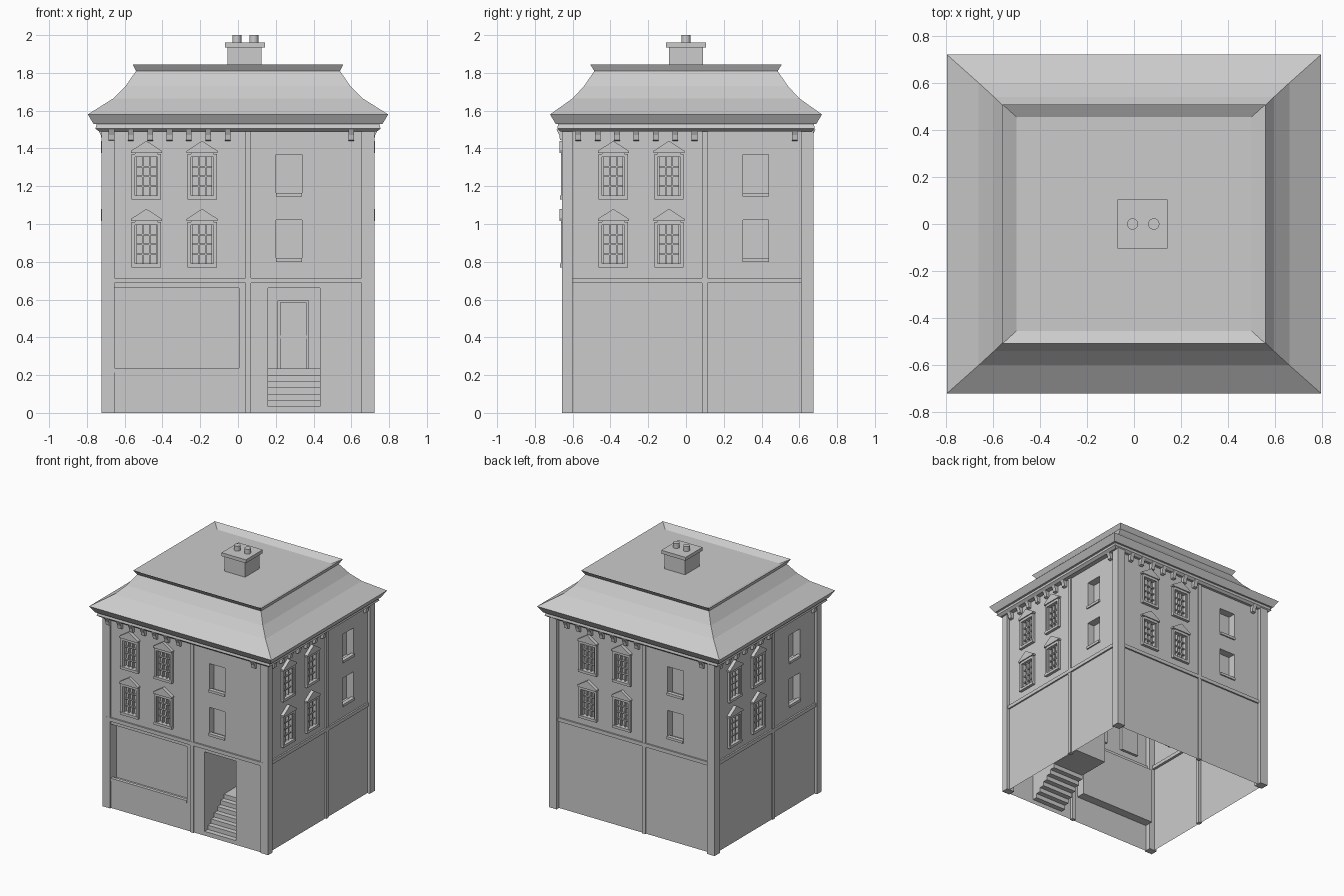
import bpy, bmesh
from mathutils import Matrix
from math import pi

if "Cube" in bpy.data.objects:
    bpy.data.objects.remove(bpy.data.objects["Cube"])


def finish(bm, name, angle=0.0, recalc=True):
    if angle:
        bm.transform(Matrix.Rotation(angle, 4, 'Z'))
    bmesh.ops.remove_doubles(bm, verts=bm.verts, dist=1e-5)
    if recalc:
        bmesh.ops.recalc_face_normals(bm, faces=bm.faces)
    me = bpy.data.meshes.new(name)
    bm.to_mesh(me)
    bm.free()
    ob = bpy.data.objects.new(name, me)
    bpy.context.collection.objects.link(ob)
    return ob


def quad(bm, *pts):
    bm.faces.new([bm.verts.new(p) for p in pts])


def prism(bm, pts, shift, caps=True, skip=()):
    """Extrude a polygon along a shift vector."""
    a = [bm.verts.new(p) for p in pts]
    b = [bm.verts.new([p[i] + shift[i] for i in range(3)]) for p in pts]
    n = len(pts)
    for i in range(n):
        if i not in skip:
            bm.faces.new((a[i], a[(i + 1) % n], b[(i + 1) % n], b[i]))
    if caps:
        bm.faces.new(a[::-1])
        bm.faces.new(b)


def box(bm, x0, x1, y0, y1, z0, z1):
    prism(bm, [(x0, y0, z0), (x1, y0, z0), (x1, y1, z0), (x0, y1, z0)], (0, 0, z1 - z0))


def wall(bm, u0, u1, y, z1, holes):
    """Sheet wall with rectangular recesses (u0, u1, z0, z1, depth)."""
    us = sorted({u0, u1, *[h[0] for h in holes], *[h[1] for h in holes]})
    zs = sorted({0, z1, *[h[2] for h in holes], *[h[3] for h in holes]})
    for a, b in zip(us, us[1:]):
        for c, d in zip(zs, zs[1:]):
            m, n = (a + b) / 2, (c + d) / 2
            if not any(h[0] < m < h[1] and h[2] < n < h[3] for h in holes):
                quad(bm, (a, y, c), (b, y, c), (b, y, d), (a, y, d))
    for a, b, c, d, dep in holes:
        if dep:
            prism(bm, [(a, y, c), (b, y, c), (b, y, d), (a, y, d)], (0, dep, 0), caps=False)
            e = y + dep
            quad(bm, (a, e, c), (b, e, c), (b, e, d), (a, e, d))


def window(bm, u, y, z):
    """Framed sash window with glazing bars and a pediment; z is its foot."""
    f, k = y - .018, y + .02
    for s in (-1, 1):
        lo, hi = sorted((u + s * .06, u + s * .078))
        box(bm, lo, hi, f, k, z, z + .24)
        lo, hi = sorted((u + s * .05, u + s * .06))
        box(bm, lo, hi, y - .006, k, z + .02, z + .225)
        box(bm, u + s * .018 - .004, u + s * .018 + .004, y, k, z + .02, z + .225)
    box(bm, u - .078, u + .078, f - .004, k, z, z + .02)
    box(bm, u - .06, u + .06, f, k, z + .225, z + .245)
    for i in range(1, 4):
        box(bm, u - .05, u + .05, y + .002, k, z + .02 + i * .051 - .004, z + .02 + i * .051 + .004)
    w = .082
    prism(bm, [(u - w, f - .008, z + .245), (u + w, f - .008, z + .245), (u + w, f - .008, z + .257),
               (u, f - .008, z + .31), (u - w, f - .008, z + .257)], (0, .045, 0))


# Each side: name, turn, half width, wall distance, pattern shift, centre pier
SIDES = [("front", 0, .70, .645, 0, .055, .60), ("right", pi / 2, .645, .70, .1, .10, .575),
         ("back", pi, .70, .645, .09, .09, .60), ("left", -pi / 2, .645, .70, -.02 + .1, .08, .575)]
DOOR = (.16, .435, 0, .66, 0)
for name, ang, half, dist, sh, pier, last in SIDES:
    y = -dist
    wins = [(-.485 + sh, z) for z in (.77, 1.13)] + [(-.19 + sh, z) for z in (.77, 1.13)]
    plain = [(.27 + sh, z) for z in (.80, 1.145)]
    holes = [(u - .06, u + .06, z + .02, z + .225, .02) for u, z in wins]
    holes += [(u - .068, u + .068, z, z + .222, .06) for u, z in plain]
    if name == "front":
        holes += [DOOR, (-.655, .005, .215, .66, .07)]
    bm = bmesh.new()
    wall(bm, -half, half, y, 1.5, holes)
    finish(bm, name + "_wall", ang)

    bm = bmesh.new()
    for u, z in wins:
        window(bm, u, y, z)
    finish(bm, name + "_windows", ang)

    # sills, belt course, centre pier
    bm = bmesh.new()
    for u, z in plain:
        box(bm, u - .07, u + .07, y - .01, y + .02, z, z + .02)
    if name == "front":
        box(bm, -.655, .005, y - .006, y + .02, .215, .237)
    finish(bm, name + "_sills", ang)
    bm = bmesh.new()
    box(bm, -half, half, y - .012, y + .02, .687, .715)
    finish(bm, name + "_belt_course", ang)
    bm = bmesh.new()
    box(bm, pier - .015, pier + .015, y - .01, y + .02, 0, 1.5)
    finish(bm, name + "_centre_pier", ang)

    # cornice brackets
    bm = bmesh.new()
    for u in [-.67 + sh + i * .1025 for i in range(7)] + [last]:
        p = u - .015
        prism(bm, [(p, y, 1.44), (p, y - .022, 1.445), (p, y - .026, 1.47), (p, y - .04, 1.5), (p, y, 1.5)],
              (.03, 0, 0))
    finish(bm, name + "_brackets", ang)

# corner piers
bm = bmesh.new()
for s in (-1, 1):
    a, b = sorted((s * .655, s * .722))
    box(bm, a, b, -.656, -.60, 0, 1.5)
    box(bm, a, b, .61, .675, 0, 1.5)
finish(bm, "corner_piers")

# entrance passage with steps, open to the front
n, rise, run, y = 7, .235 / 7, .04, -.645
pts = [(.16, y, 0)]
for i in range(n):
    pts.append((.16, y + i * run, (i + 1) * rise))
    if i < n - 1:
        pts.append((.16, y + (i + 1) * run, (i + 1) * rise))
pts += [(.16, -.145, .235), (.16, -.145, .66), (.16, y, .66)]
bm = bmesh.new()
prism(bm, pts, (.275, 0, 0), skip=(len(pts) - 1,))
finish(bm, "entrance_steps")

# door
bm = bmesh.new()
box(bm, .21, .225, -.17, -.145, .235, .595)
box(bm, .36, .375, -.17, -.145, .235, .595)
box(bm, .225, .36, -.17, -.145, .585, .595)
box(bm, .225, .36, -.16, -.145, .235, .585)
box(bm, .225, .36, -.165, -.145, .395, .41)
finish(bm, "door")

# roof: rectangular rings (half x, half y, z) joined into one skin
RINGS = [(.70, .645, 1.49), (.735, .665, 1.49), (.755, .682, 1.505), (.748, .676, 1.53), (.765, .69, 1.53),
         (.795, .72, 1.58), (.66, .60, 1.665), (.595, .54, 1.73), (.54, .485, 1.81),
         (.558, .508, 1.845), (.50, .455, 1.815)]
bm = bmesh.new()
prev = None
for hx, hy, z in RINGS:
    ring = [bm.verts.new((sx * hx, sy * hy, z)) for sx, sy in ((-1, -1), (1, -1), (1, 1), (-1, 1))]
    if prev:
        for i in range(4):
            j = (i + 1) % 4
            bm.faces.new((prev[i], prev[j], ring[j], ring[i]))
    prev = ring
bm.faces.new(prev)
finish(bm, "roof", recalc=False)

# chimney
bm = bmesh.new()
box(bm, -.055, .125, -.09, .09, 1.81, 1.937)
box(bm, -.07, .142, -.105, .105, 1.935, 1.962)
finish(bm, "chimney")
for i, x in enumerate((-.006, .084)):
    bm = bmesh.new()
    bmesh.ops.create_cone(bm, cap_ends=True, segments=16, radius1=.024, radius2=.024, depth=.05,
                          matrix=Matrix.Translation((x, 0, 1.975)))
    ob = finish(bm, "chimney_pot_%d" % (i + 1))
    bpy.context.view_layer.objects.active = ob
    ob.select_set(True)
    bpy.ops.object.shade_smooth_by_angle()
    ob.select_set(False)
